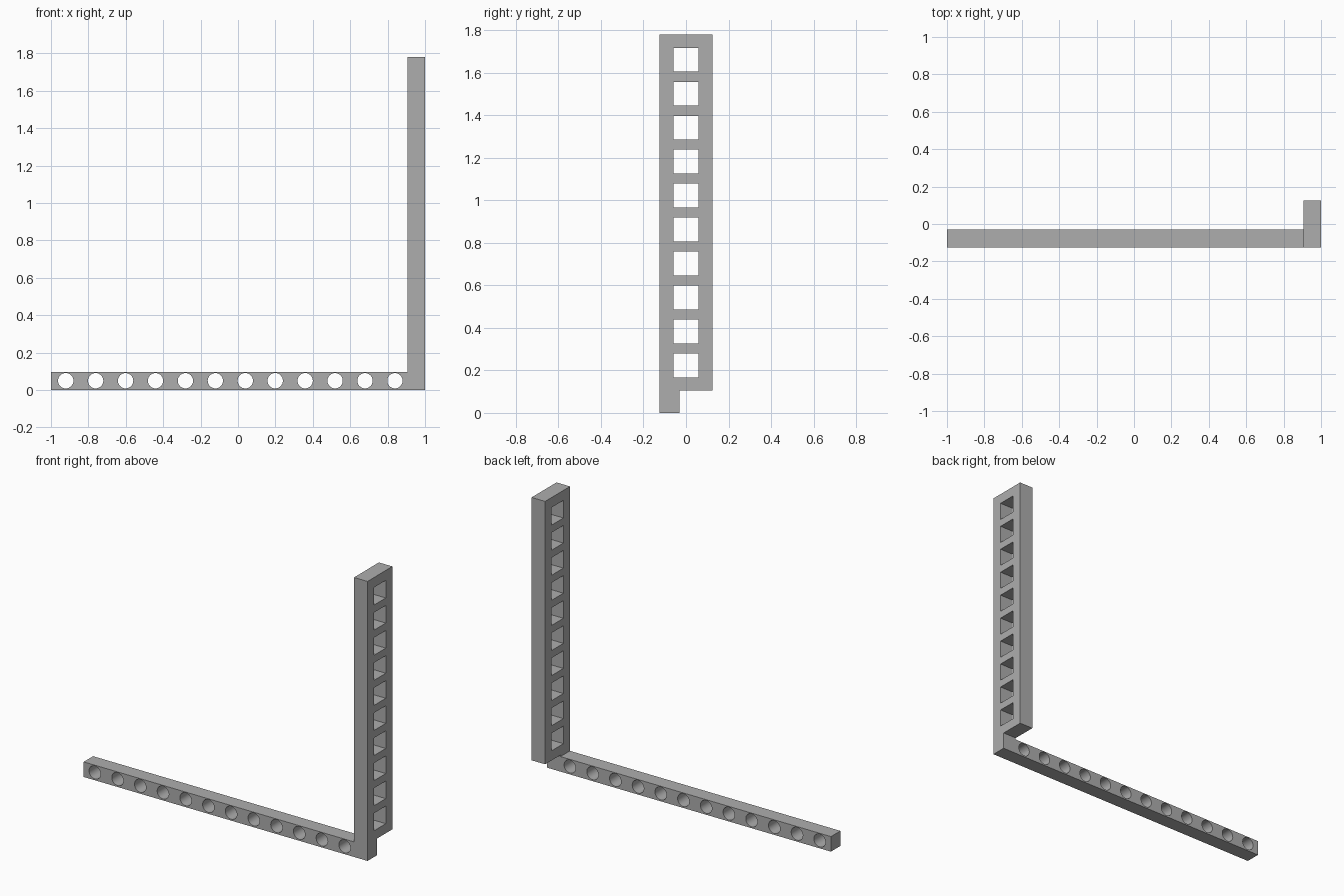
import bpy, bmesh, math
from mathutils import Matrix, Vector

if "Cube" in bpy.data.objects:
    bpy.data.objects.remove(bpy.data.objects["Cube"])

grey = bpy.data.materials.new("mid grey")
grey.diffuse_color = (0.42, 0.42, 0.42, 1)
grey.use_nodes = True
grey.node_tree.nodes["Principled BSDF"].inputs["Base Color"].default_value = grey.diffuse_color

HALF_Y, BAR_BACK = 0.125, -0.03     # post half depth, rear face of the bar
POST_X, TOP = 0.905, 1.78           # inner face of the post, overall height
BAR_TOP, POST_BOTTOM = 0.096, 0.106


def finish(name, bm):
    bmesh.ops.recalc_face_normals(bm, faces=bm.faces)
    mesh = bpy.data.meshes.new(name)
    bm.to_mesh(mesh)
    bm.free()
    mesh.materials.append(grey)
    ob = bpy.data.objects.new(name, mesh)
    bpy.context.collection.objects.link(ob)
    return ob


def add_box(bm, lo, hi):
    lo, hi = Vector(lo), Vector(hi)
    bmesh.ops.create_cube(bm, size=1, matrix=Matrix.Translation((lo + hi) / 2)
                          @ Matrix.Diagonal((*(hi - lo), 1)))


# L-shaped frame: long bar and front part of the post in one profile
bm = bmesh.new()
profile = [(-1, 0), (1, 0), (1, TOP), (POST_X, TOP), (POST_X, BAR_TOP), (-1, BAR_TOP)]
face = bm.faces.new([bm.verts.new((x, -HALF_Y, z)) for x, z in profile])
ext = bmesh.ops.extrude_face_region(bm, geom=[face])
bmesh.ops.translate(bm, vec=(0, BAR_BACK + HALF_Y, 0),
                    verts=[v for v in ext["geom"] if isinstance(v, bmesh.types.BMVert)])
frame = finish("perforated_angle_frame", bm)

# Rear part of the post, raised above the foot
bm = bmesh.new()
add_box(bm, (POST_X, BAR_BACK, POST_BOTTOM), (1, HALF_Y, TOP))
rear = finish("post_rear", bm)

# Round holes along the bar
bm = bmesh.new()
for i in range(12):
    bmesh.ops.create_cone(bm, cap_ends=True, segments=32, radius1=0.041, radius2=0.041, depth=0.3,
                          matrix=Matrix.Translation((-0.921 + i * 0.16, -0.0775, 0.05))
                          @ Matrix.Rotation(math.pi / 2, 4, 'X'))
round_holes = finish("round_hole_cutter", bm)

# Square windows up the post
bm = bmesh.new()
for i in range(10):
    z = 0.223 + i * 0.1597
    add_box(bm, (0.8, -0.059, z - 0.056), (1.1, 0.059, z + 0.056))
windows = finish("window_cutter", bm)

# Join the post, then cut all holes
bpy.context.view_layer.objects.active = frame
for tool, op in ((rear, 'UNION'), (round_holes, 'DIFFERENCE'), (windows, 'DIFFERENCE')):
    mod = frame.modifiers.new(tool.name, 'BOOLEAN')
    mod.object, mod.operation, mod.solver = tool, op, 'EXACT'
    bpy.ops.object.modifier_apply(modifier=mod.name)
    bpy.data.objects.remove(tool)

# Smooth hole walls, sharp edges elsewhere
bpy.ops.object.select_all(action='DESELECT')
frame.select_set(True)
bpy.ops.object.shade_smooth_by_angle(angle=math.radians(30))
